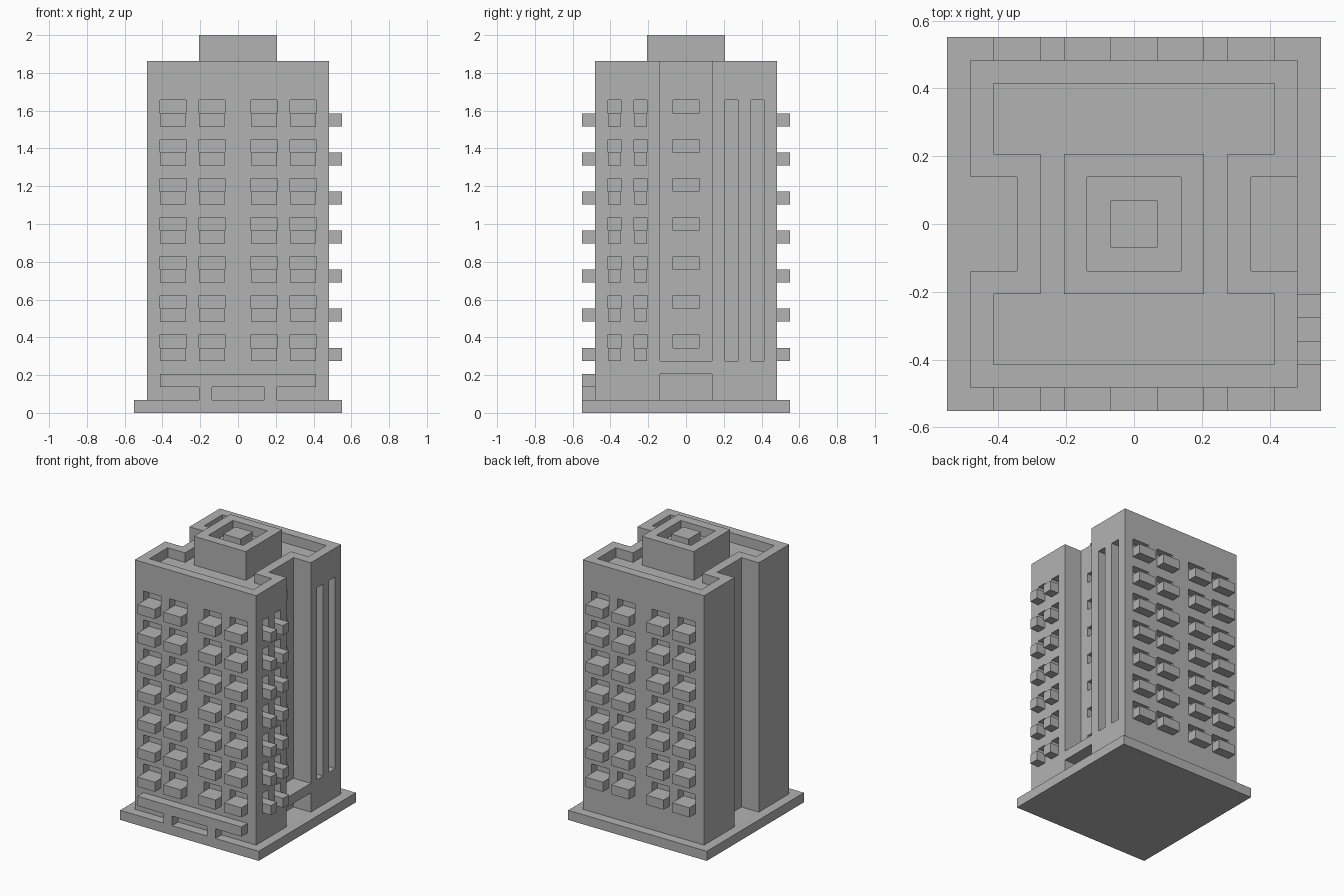
import bpy
import bmesh
from mathutils import Vector

old = bpy.data.objects.get("Cube")
if old:
    bpy.data.objects.remove(old, do_unlink=True)

U = 2 / 29                  # building module
FLOORS = range(4, 25, 3)    # bottom level of each balcony
COLUMNS = [(-6, -4), (-3, -1), (1, 3), (4, 6)]
SIDE_COLUMNS = [(-6, -5), (-4, -3)]
DEPTH = 0.9                 # window depth

concrete = bpy.data.materials.new("concrete_grey")
concrete.use_nodes = True
concrete.diffuse_color = (0.448, 0.448, 0.448, 1)
concrete.node_tree.nodes["Principled BSDF"].inputs["Base Color"].default_value = (0.448, 0.448, 0.448, 1)


def prism(bm, outline, z0, z1):
    """Extrude a counter-clockwise outline from z0 to z1 (in modules)."""
    low = [bm.verts.new(Vector((x, y, z0)) * U) for x, y in outline]
    top = [bm.verts.new(Vector((x, y, z1)) * U) for x, y in outline]
    bm.faces.new(low[::-1])
    bm.faces.new(top)
    n = len(low)
    for i in range(n):
        j = (i + 1) % n
        bm.faces.new((low[i], low[j], top[j], top[i]))


def rect(x0, x1, y0, y1):
    return [(x0, y0), (x1, y0), (x1, y1), (x0, y1)]


def h_shape(half, waist, notch):
    """Square outline with a notch in the middle of both x sides."""
    right = [(half, -half), (half, -notch), (waist, -notch),
             (waist, notch), (half, notch), (half, half)]
    return right + [(-x, -y) for x, y in right]


def make(name, parts):
    """One object from (outline, z0, z1) prisms."""
    bm = bmesh.new()
    for outline, z0, z1 in parts:
        prism(bm, outline, z0, z1)
    mesh = bpy.data.meshes.new(name)
    bm.to_mesh(mesh)
    bm.free()
    mesh.materials.append(concrete)
    obj = bpy.data.objects.new(name, mesh)
    bpy.context.scene.collection.objects.link(obj)
    return obj


def carve(obj, parts):
    """Subtract prisms from an object and discard the cutter."""
    cutter = make("cutter", parts)
    cutter.hide_render = True
    mod = obj.modifiers.new("carve", "BOOLEAN")
    mod.operation = "DIFFERENCE"
    mod.solver = "EXACT"
    mod.object = cutter
    graph = bpy.context.evaluated_depsgraph_get()
    graph.update()
    mesh = bpy.data.meshes.new_from_object(obj.evaluated_get(graph))
    obj.modifiers.clear()
    obj.data = mesh
    bpy.data.objects.remove(cutter, do_unlink=True)


# Ground slab and tower
make("base_slab", [(rect(-8, 8, -8, 8), 0, 1)])
tower = make("tower", [(h_shape(7, 5, 2), 1, 27)])

# Sunken roof behind the parapet
carve(tower, [(h_shape(6, 4, 3), 26, 28)])

# Windows and balconies on every floor
windows, balconies = [], []
for z in FLOORS:
    for a, b in COLUMNS:
        windows.append((rect(a, b, -8, -7 + DEPTH), z + 1, z + 2))
        windows.append((rect(a, b, 7 - DEPTH, 8), z + 1, z + 2))
        balconies.append((rect(a, b, -8, -7), z, z + 1))
        balconies.append((rect(a, b, 7, 8), z, z + 1))
    for a, b in SIDE_COLUMNS:
        windows.append((rect(7 - DEPTH, 8, a, b), z + 1, z + 2))
        balconies.append((rect(7, 8, a, b), z, z + 1))
    # small window in the side notch
    windows.append((rect(5 - DEPTH, 5.5, -1, 1), z + 1, z + 2))

# Tall stairwell slots
for a, b in [(3, 4), (5, 6)]:
    windows.append((rect(7 - DEPTH, 8, a, b), 4, 24))
carve(tower, windows)
make("balconies", balconies)

# Porch slab over the side entrance
make("side_porch", [(rect(5, 7, -2, 2), 3, 4)])

# Front canopy on two posts
make("front_canopy", [(rect(-6, 6, -8, -7), 2, 3)])
make("canopy_posts", [(rect(x, x + 1, -8, -7), 1, 2) for x in (-3, 2)])

# Roof plant room with a block in its sunken top
plant_room = make("plant_room", [(rect(-3, 3, -3, 3), 26, 29)])
carve(plant_room, [(rect(-2, 2, -2, 2), 28, 30)])
make("roof_block", [(rect(-1, 1, -1, 1), 28, 29)])
